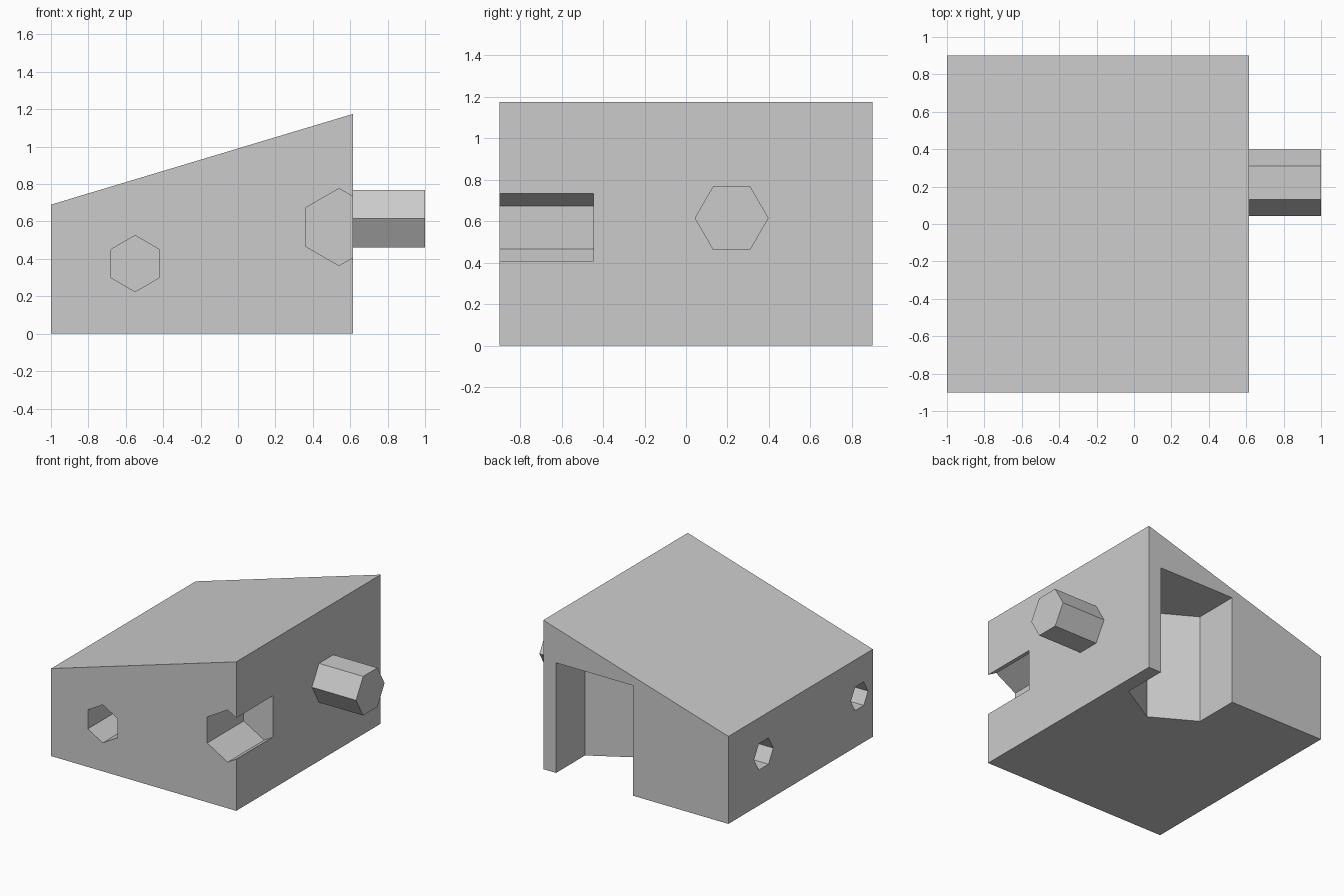
import bpy
import bmesh
from math import cos, sin, pi
from mathutils import Vector

old = bpy.data.objects.get("Cube")
if old:
    bpy.data.objects.remove(old, do_unlink=True)

grey = bpy.data.materials.new("plain_grey")
grey.use_nodes = True
grey.diffuse_color = (0.6, 0.6, 0.6, 1)
grey.node_tree.nodes["Principled BSDF"].inputs["Base Color"].default_value = (0.6, 0.6, 0.6, 1)

X, Y, Z = Vector((1, 0, 0)), Vector((0, 1, 0)), Vector((0, 0, 1))


def extrude_outline(name, outline, offset):
    """Solid made by sweeping a flat outline along an offset."""
    bm = bmesh.new()
    face = bm.faces.new([bm.verts.new(p) for p in outline])
    cap = bmesh.ops.extrude_face_region(bm, geom=[face], use_keep_orig=True)["geom"]
    bmesh.ops.translate(bm, vec=offset, verts=[v for v in cap if isinstance(v, bmesh.types.BMVert)])
    bmesh.ops.recalc_face_normals(bm, faces=bm.faces)
    mesh = bpy.data.meshes.new(name)
    bm.to_mesh(mesh)
    bm.free()
    mesh.materials.append(grey)
    obj = bpy.data.objects.new(name, mesh)
    bpy.context.collection.objects.link(obj)
    return obj


def hex_prism(name, base, axis, corner, radius, length):
    """Six-sided prism; corner points from the axis to one vertex."""
    side = axis.cross(corner)
    ring = [Vector(base) + radius * (corner * cos(i * pi / 3) + side * sin(i * pi / 3))
            for i in range(6)]
    return extrude_outline(name, ring, axis * length)


# Body with a sloping roof
body = extrude_outline(
    "sloped_body",
    [Vector(p) for p in ((-1, -0.9, 0), (0.615, -0.9, 0), (0.615, -0.9, 1.175), (-1, -0.9, 0.69))],
    Y * 1.8)

# Hexagonal recesses: name, mouth centre, inward axis, corner, radius, depth
recesses = [
    ("front_hole", (-0.55, -0.9, 0.375), Y, Z, 0.15, 0.33),
    ("corner_notch", (0.54, -0.9, 0.57), Y, Z, 0.206, 0.455),
    ("side_hole_back", (-1, 0.46, 0.384), X, Y, 0.12, 0.26),
    ("side_hole_front", (-1, -0.733, 0.383), X, Y, 0.107, 0.23),
    ("back_pocket", (0.168, 0.733, 0), Z, Y, 0.387, 0.868),
]
bpy.context.view_layer.objects.active = body
for name, mouth, axis, corner, radius, depth in recesses:
    cutter = hex_prism(name + "_cutter", Vector(mouth) - axis * 0.05, axis, corner, radius, depth + 0.05)
    cutter.hide_render = True
    cut = body.modifiers.new(name, "BOOLEAN")
    cut.operation = "DIFFERENCE"
    cut.solver = "EXACT"
    cut.object = cutter
    bpy.ops.object.modifier_apply(modifier=cut.name)
    bpy.data.objects.remove(cutter, do_unlink=True)

# Peg on the tall side
hex_prism("side_peg", (0.615, 0.22, 0.615), X, Y, 0.178, 0.385)
